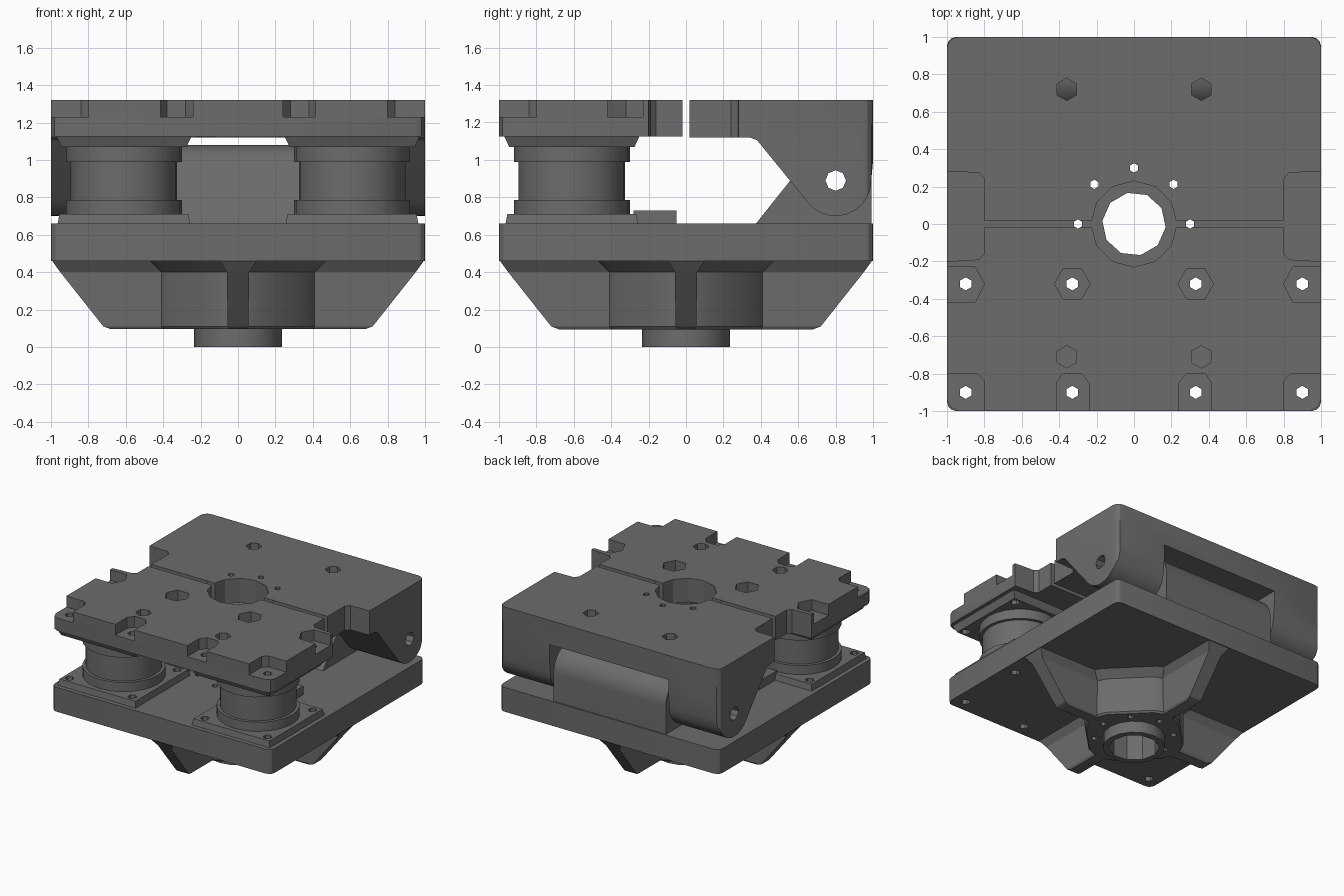
import bpy, bmesh
from math import sin, cos, pi, radians

if "Cube" in bpy.data.objects:
    bpy.data.objects.remove(bpy.data.objects["Cube"])


def loft(name, rings):
    """Solid skinned through rings of 3D points, capped at both ends."""
    bm = bmesh.new()
    vs = [[bm.verts.new(p) for p in r] for r in rings]
    n = len(vs[0])
    for a, b in zip(vs, vs[1:]):
        for i in range(n):
            bm.faces.new((a[i], a[(i + 1) % n], b[(i + 1) % n], b[i]))
    bm.faces.new(vs[0][::-1])
    bm.faces.new(vs[-1])
    bmesh.ops.recalc_face_normals(bm, faces=bm.faces)
    me = bpy.data.meshes.new(name)
    bm.to_mesh(me)
    bm.free()
    ob = bpy.data.objects.new(name, me)
    bpy.context.collection.objects.link(ob)
    return ob


def prism(name, pts, lo, hi, axis='z'):
    """Extrude a 2D outline: (x, y) along z, or (y, z) along x."""
    if axis == 'z':
        return loft(name, [[(a, b, h) for a, b in pts] for h in (lo, hi)])
    return loft(name, [[(h, a, b) for a, b in pts] for h in (lo, hi)])


def circle(r, n, cx=0, cy=0, start=0):
    return [(cx + r * cos(start + 2 * pi * i / n), cy + r * sin(start + 2 * pi * i / n)) for i in range(n)]


def arc(cx, cy, r, a0, a1, n):
    angs = [radians(a0 + (a1 - a0) * i / n) for i in range(n + 1)]
    return [(cx + r * cos(a), cy + r * sin(a)) for a in angs]


def rect(x0, x1, y0, y1):
    return [(x0, y0), (x1, y0), (x1, y1), (x0, y1)]


def mirror(half):
    """Complete an outline given its +x half."""
    return half + [(-x, y) for x, y in reversed(half)]


def cut(ob, cutters, op='DIFFERENCE'):
    for c in cutters:
        c.hide_render = True
        m = ob.modifiers.new('cut', 'BOOLEAN')
        m.operation, m.solver, m.object = op, 'EXACT', c
    dg = bpy.context.evaluated_depsgraph_get()
    me = bpy.data.meshes.new_from_object(ob.evaluated_get(dg))
    ob.modifiers.clear()
    ob.data = me
    for c in cutters:
        bpy.data.objects.remove(c)


def drill(spots, r, lo=-0.2, hi=2, n=6):
    return [prism('cutter', circle(r, n, x, y, pi / 6), lo, hi) for x, y in spots]


bolts = [(s * x, y) for s in (-1, 1) for x in (0.33, 0.9) for y in (-0.32, -0.9)]
ring = [(0.3 * cos(i * pi / 4), 0.3 * sin(i * pi / 4)) for i in range(8)]

# base plate with rounded corners
corner = [(0.95, 0.95, 0), (-0.95, 0.95, 90), (-0.95, -0.95, 180), (0.95, -0.95, 270)]
plate_pts = [p for x, y, a in corner for p in arc(x, y, 0.05, a, a + 90, 3)]
base = prism('base_plate', plate_pts, 0.46, 0.66)
cut(base, drill([(0, 0)], 0.17, n=10) + drill(ring, 0.025) + drill(bolts, 0.035))


# cross ribs and faceted hub below the plate
def cross(z, reach, w, hub):
    q = [(reach, -w), (reach, w), (hub + 0.03, w), (hub, hub / 3), (hub / 3, hub), (w, hub + 0.03)]
    out = []
    for k in range(4):
        c, s = round(cos(k * pi / 2)), round(sin(k * pi / 2))
        out += [(x * c - y * s, x * s + y * c, z) for x, y in q]
    return out


ribs = loft('under_ribs', [cross(0.095, 0.68, 0.045, 0.37), cross(0.11, 0.72, 0.055, 0.38),
                           cross(0.40, 0.95, 0.06, 0.38), cross(0.462, 0.995, 0.10, 0.44)])
cut(ribs, drill([(0, 0)], 0.19, n=10) + drill(ring, 0.025))

# spigot ring at the bottom
spigot = prism('bottom_spigot', circle(0.235, 16), 0, 0.1)
cut(spigot, drill([(0, 0)], 0.19, n=10))

# hinge knuckle on the base
HY, HZ, HR = 0.8, 0.89, 0.19
knuckle = prism('base_knuckle', [(0.99, 0.655), (0.99, HZ)] + arc(HY, HZ, HR, 10, 143, 10) + [(0.37, 0.655)],
                -0.51, 0.51, 'x')
cut(knuckle, [prism('cutter', circle(0.055, 8, HY, HZ), -1.2, 1.2, 'x')])

# small stop blocks behind the bushings
for s in (-1, 1):
    a, b = sorted((s * 0.3, s * 0.63))
    prism('stop_block', rect(a, b, -0.28, -0.05), 0.655, 0.73)

# rear top block: plan outline, undercut between arms, arm profile from the side
rear = prism('rear_top_block', mirror([(0.8, 0.02), (0.8, 0.24), (0.83, 0.275), (1, 0.28)]
                                      + arc(0.94, 0.94, 0.06, 0, 90, 3)), 0.68, 1.32)
side = [(0.0, 1.12), (0.34, 1.12), (0.38, 1.105)] + arc(HY, HZ, HR, 217, 360, 10) + [(1.0, 1.0), (1.0, 1.5), (0.0, 1.5)]
cut(rear, [prism('cutter', side, -1.1, 1.1, 'x')], 'INTERSECT')
cut(rear, [prism('cutter', rect(-0.1, 1.2, 0.5, 1.12), -0.54, 0.54, 'x'),
           prism('cutter', circle(0.055, 8, HY, HZ), -1.2, 1.2, 'x')]
    + drill([(0, 0)], 0.23, n=12) + drill([p for p in ring if p[1] > -0.01], 0.025)
    + drill([(-0.36, 0.72), (0.36, 0.72)], 0.06))

# front top block with nut pockets
front = prism('front_top_block', mirror([(0.94, -1), (0.98, -0.98), (1, -0.94), (1, -0.2), (0.83, -0.19),
                                         (0.8, -0.16), (0.8, -0.02)]), 1.125, 1.32)
pockets = []
for s in (-1, 1):
    shapes = [
        [(0.8, -1.1), (1.1, -1.1), (1.1, -0.8), (0.84, -0.8), (0.8, -0.84)],
        [(0.24, -1.1), (0.415, -1.1), (0.415, -0.85), (0.38, -0.8), (0.28, -0.8), (0.24, -0.85)],
        [(0.8, -0.32), (0.85, -0.42), (1.1, -0.42), (1.1, -0.23), (0.85, -0.23)],
        circle(0.095, 6, 0.33, -0.32)]
    pockets += [prism('cutter', [(s * x, y) for x, y in p], 1.23, 1.5) for p in shapes]
cut(front, pockets + drill([(0, 0)], 0.23, n=12) + drill([(-0.3, 0), (0.3, 0)], 0.025)
    + drill(bolts, 0.035) + drill([(-0.36, -0.71), (0.36, -0.71)], 0.06))


# two bushings: square flanges and a waisted cylinder
def square(c, h, z):
    return [(x, y, z) for x, y in rect(c - h, c + h, -0.61 - h, -0.61 + h)]


for s in (-1, 1):
    c = s * 0.61
    for name, z0, h0, z1, h1 in (('lower_flange', 0.655, 0.355, 0.71, 0.345),
                                 ('upper_flange', 1.07, 0.335, 1.135, 0.365)):
        f = loft(name, [square(c, h0, z0), square(c, h1, z1)])
        cut(f, drill([(x, y) for x, y in bolts if x * s > 0], 0.035))
    profile = [(0.31, 0.70), (0.31, 0.785), (0.285, 0.785), (0.285, 0.99), (0.31, 0.99), (0.31, 1.08)]
    loft('bushing', [[(x, y, z) for x, y in circle(r, 24, c, -0.61)] for r, z in profile])

# dark finish everywhere; smooth curved faces, keep edges crisp
dark = bpy.data.materials.new('dark_grey')
dark.diffuse_color = (0.15, 0.15, 0.15, 1)
dark.use_nodes = True
dark.node_tree.nodes["Principled BSDF"].inputs["Base Color"].default_value = dark.diffuse_color
for ob in bpy.data.objects:
    ob.data.materials.clear()
    ob.data.materials.append(dark)
    ob.select_set(True)
bpy.context.view_layer.objects.active = base
bpy.ops.object.shade_smooth_by_angle(angle=radians(28))
